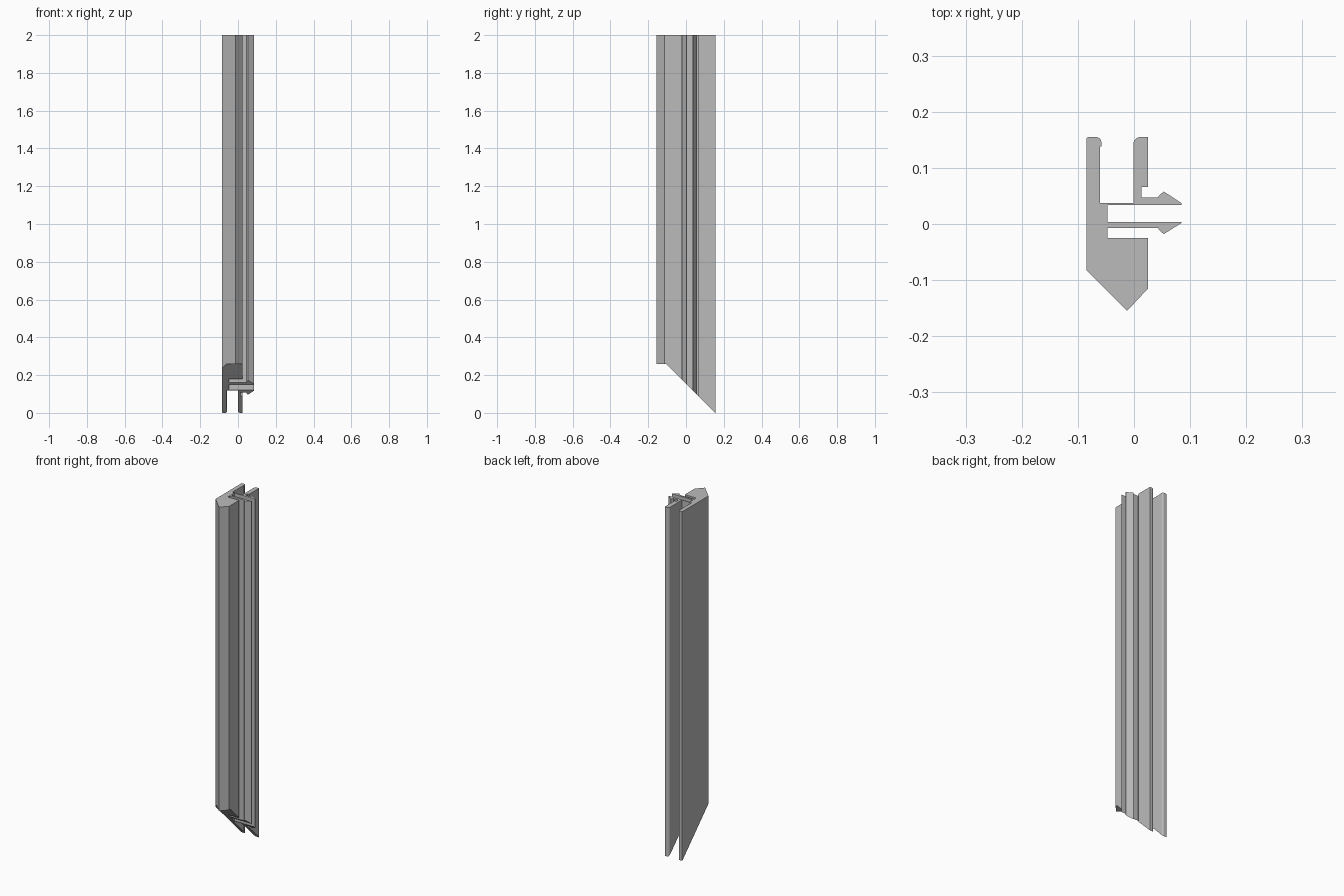
import bpy, bmesh, math
from mathutils import Vector

cube = bpy.data.objects.get("Cube")
if cube:
    bpy.data.objects.remove(cube, do_unlink=True)

HEIGHT, NOSE_Z, BACK = 2.0, 0.26, 0.155

# Single grey finish
grey = bpy.data.materials.new("light_grey")
grey.use_nodes = True
color = (0.5, 0.5, 0.5, 1)
grey.diffuse_color = color
grey.node_tree.nodes["Principled BSDF"].inputs["Base Color"].default_value = color


def corner(cx, cy, r, start, end, steps=5):
    """Points along a rounded corner, angles in degrees."""
    angles = [math.radians(start + (end - start) * i / steps) for i in range(steps + 1)]
    return [(cx + r * math.cos(a), cy + r * math.sin(a)) for a in angles]


# Cross-section: pointed nose, glazing channel and two barbed clips
nose = [(-0.085, -0.082), (-0.0125, -0.155), (0.025, -0.115), (0.025, -0.025)]
lower_clip = [(-0.047, -0.025), (-0.047, -0.007), (0.044, -0.007), (0.044, -0.010),
              (0.053, -0.018), (0.085, 0.002), (0.085, 0.004)]
upper_clip = [(-0.047, 0.004), (-0.047, 0.034), (0.085, 0.034), (0.085, 0.037),
              (0.053, 0.058), (0.044, 0.050), (0.044, 0.047), (0.0135, 0.047)]
right_leg = [(0.0135, 0.066), (0.025, 0.066), (0.025, BACK)]
right_leg += corner(0.011, BACK - 0.012, 0.012, 90, 180)
left_leg = [(-0.001, 0.0375), (-0.061, 0.0375), (-0.061, 0.138), (-0.058, 0.138)]
left_leg += corner(-0.068, BACK - 0.010, 0.010, 0, 90)
left_leg += corner(-0.081, BACK - 0.004, 0.004, 90, 180, 2)
profile = nose + lower_clip + upper_clip + right_leg + left_leg

# Split the section where the mitre meets the flat nose end
bm = bmesh.new()
bm.faces.new([bm.verts.new((x, y, 0)) for x, y in profile])
bmesh.ops.bisect_plane(bm, geom=bm.verts[:] + bm.edges[:] + bm.faces[:], dist=1e-6,
                       plane_co=Vector((0, BACK - NOSE_Z, 0)), plane_no=Vector((0, 1, 0)))

# Extrude to full height, then slope the lower end at 45 degrees
base = bm.verts[:]
result = bmesh.ops.extrude_face_region(bm, geom=bm.faces[:], use_keep_orig=True)
for v in result["geom"]:
    if isinstance(v, bmesh.types.BMVert):
        v.co.z = HEIGHT
for v in base:
    v.co.z = min(NOSE_Z, BACK - v.co.y)

# Drop any inner wall left along the split
inner = [f for f in bm.faces if abs(f.normal.z) < 0.1
         and all(abs(v.co.y - (BACK - NOSE_Z)) < 1e-5 for v in f.verts)]
bmesh.ops.delete(bm, geom=inner, context="FACES_ONLY")
bmesh.ops.recalc_face_normals(bm, faces=bm.faces[:])

mesh = bpy.data.meshes.new("mitred_frame_profile")
bm.to_mesh(mesh)
bm.free()
mesh.materials.append(grey)
frame = bpy.data.objects.new("mitred_frame_profile", mesh)
bpy.context.collection.objects.link(frame)
